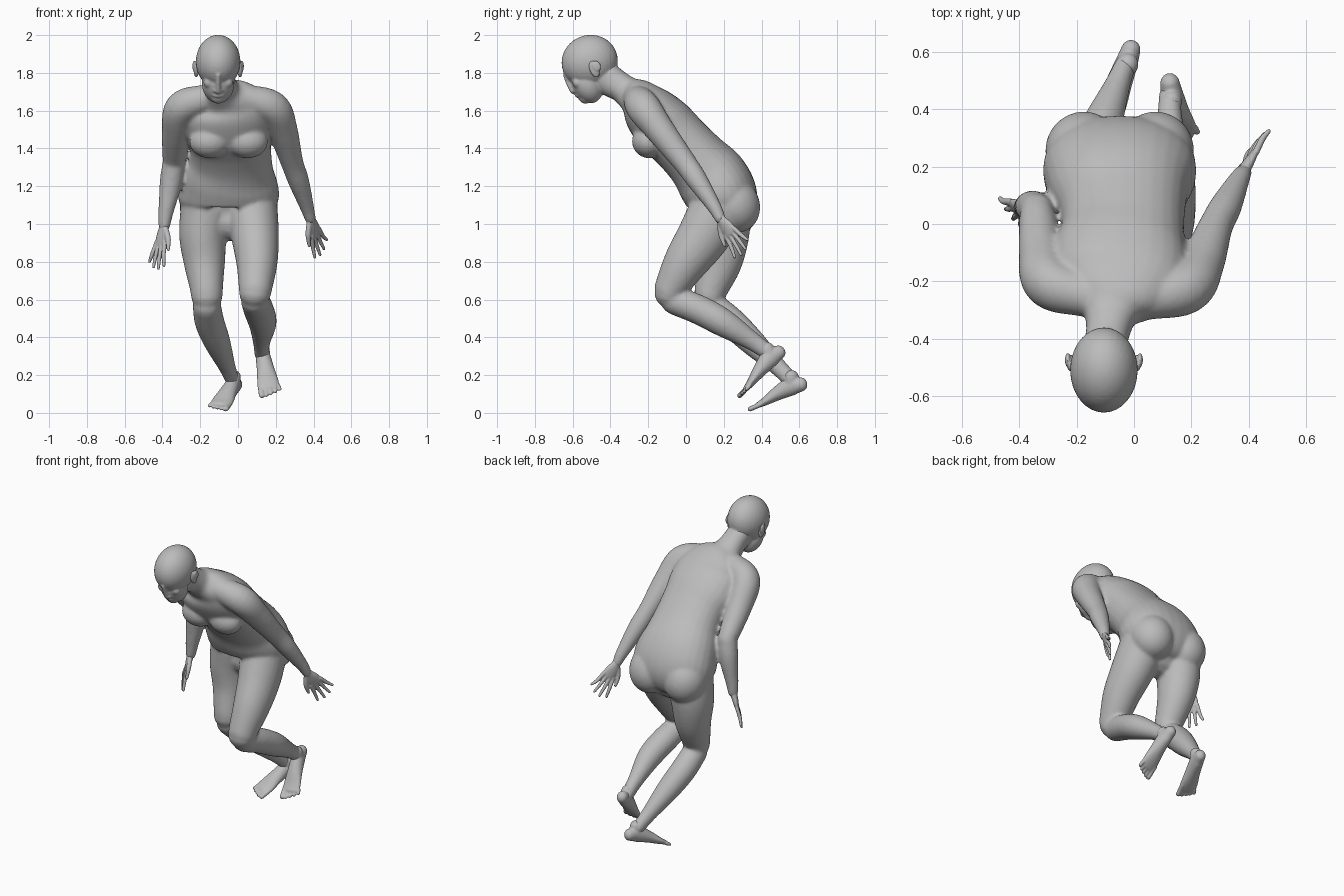
import bpy
import bmesh
import math
from mathutils import Vector, Matrix

cube = bpy.data.objects.get("Cube")
if cube:
    bpy.data.objects.remove(cube, do_unlink=True)

clay = bpy.data.materials.new("grey clay")
clay.use_nodes = True
GREY = (0.5, 0.5, 0.5, 1)
clay.diffuse_color = GREY
for node in clay.node_tree.nodes:
    if node.type == "BSDF_PRINCIPLED":
        node.inputs["Base Color"].default_value = GREY
        node.inputs["Roughness"].default_value = 0.8

SIDES = 28
X_AXIS = Vector((1, 0, 0))


def spline(stations, steps=6):
    """Catmull-Rom through stations of centre, half width and half depth."""
    pts = [Vector(s) for s in stations]
    pts = [pts[0] * 2 - pts[1]] + pts + [pts[-1] * 2 - pts[-2]]
    out = []
    for a, b, c, d in zip(pts, pts[1:], pts[2:], pts[3:]):
        for i in range(steps):
            t = i / steps
            out.append((b * 2 + (c - a) * t + (a * 2 - b * 5 + c * 4 - d) * t * t
                        + (b * 3 - a - c * 3 + d) * t ** 3) / 2)
    return out + [pts[-2]]


def limb(bm, stations, across=X_AXIS, power=1.0):
    """Elliptical tube with rounded ends."""
    pts = spline(stations)
    centres = [Vector(p[:3]) for p in pts]
    last = len(pts) - 1
    rings = []
    for i, p in enumerate(pts):
        tangent = (centres[min(i + 1, last)] - centres[max(i - 1, 0)]).normalized()
        rings.append((centres[i], tangent, p[3], p[4]))

    def cap(ring, sign):
        c, t, w, d = ring
        angles = [math.radians(a) for a in (25, 50, 70, 84)]
        return [(c + t * sign * min(w, d) * math.sin(a), t, w * math.cos(a), d * math.cos(a))
                for a in angles]

    rings = cap(rings[0], -1)[::-1] + rings + cap(rings[-1], 1)
    loops = []
    for c, t, w, d in rings:
        side = (across - t * across.dot(t)).normalized()
        front = t.cross(side)
        loop = []
        for k in range(SIDES):
            a = math.tau * k / SIDES
            ca, sa = math.cos(a), math.sin(a)
            u = math.copysign(abs(ca) ** power, ca) * w
            v = math.copysign(abs(sa) ** power, sa) * d
            loop.append(bm.verts.new(c + side * u + front * v))
        loops.append(loop)
    for low, high in zip(loops, loops[1:]):
        for k in range(SIDES):
            n = (k + 1) % SIDES
            bm.faces.new((low[k], low[n], high[n], high[k]))
    bm.faces.new(loops[0][::-1])
    bm.faces.new(loops[-1])


def ball(bm, centre, radii, pitch=0):
    """Ellipsoid, tipped forward by pitch degrees."""
    m = (Matrix.Translation(centre) @ Matrix.Rotation(math.radians(pitch), 4, "X")
         @ Matrix.Diagonal((*radii, 1)))
    bmesh.ops.create_uvsphere(bm, u_segments=32, v_segments=20, radius=1, matrix=m)


def finish(name, bm, voxel, smooth):
    """Fuse the overlapping masses into one soft skin."""
    bmesh.ops.recalc_face_normals(bm, faces=bm.faces)
    mesh = bpy.data.meshes.new(name)
    bm.to_mesh(mesh)
    bm.free()
    mesh.materials.append(clay)
    mesh.shade_smooth()
    obj = bpy.data.objects.new(name, mesh)
    bpy.context.scene.collection.objects.link(obj)
    fuse = obj.modifiers.new("fuse", "REMESH")
    fuse.mode = "VOXEL"
    fuse.voxel_size = voxel
    fuse.use_smooth_shade = True
    relax = obj.modifiers.new("relax", "SMOOTH")
    relax.factor = 0.5
    relax.iterations = smooth


# Trunk, leaning forward from the pelvis to the neck
MID = -0.05
body = bmesh.new()
limb(body, [
    (MID, .18, 1.02, .19, .11), (MID, .2, 1.09, .25, .17), (MID, .185, 1.16, .268, .19),
    (MID, .13, 1.25, .25, .19), (-.04, .055, 1.34, .22, .168), (-.04, -.03, 1.43, .215, .162),
    (MID, -.115, 1.515, .235, .165), (MID, -.195, 1.6, .23, .145), (-.06, -.25, 1.66, .18, .11),
    (-.08, -.31, 1.7, .1, .082), (-.09, -.37, 1.745, .078, .075), (-.1, -.42, 1.79, .075, .072),
], power=0.9)
for s in (-1, 1):
    ball(body, (MID + s * .1, -.2, 1.435), (.108, .085, .088), 40)
    ball(body, (MID + s * .125, .255, 1.1), (.135, .135, .15), 25)

# Arms, from the collar to the wrist
limb(body, [(.04, -.26, 1.665, .075, .075), (.18, -.225, 1.615, .09, .09),
            (.235, -.14, 1.5, .08, .078), (.285, -.01, 1.33, .06, .062),
            (.32, .06, 1.23, .056, .056), (.365, .15, 1.09, .038, .038),
            (.382, .18, 1.03, .03, .03)])
limb(body, [(-.17, -.25, 1.665, .075, .075), (-.295, -.205, 1.615, .09, .09),
            (-.325, -.1, 1.49, .078, .078), (-.338, .03, 1.35, .062, .062)])
limb(body, [(-.338, .045, 1.33, .06, .06), (-.355, .06, 1.22, .06, .057),
            (-.38, .06, 1.07, .041, .04), (-.39, .06, .99, .031, .031)])

# Thighs and shins
limb(body, [(.07, .17, 1.08, .14, .15), (.09, .095, .94, .127, .14),
            (.1, .0, .8, .11, .118), (.093, -.075, .67, .09, .09), (.09, -.088, .635, .085, .08)])
limb(body, [(.09, -.06, .595, .075, .075), (.11, .07, .545, .08, .078),
            (.13, .2, .475, .074, .074), (.125, .35, .38, .047, .05), (.125, .45, .31, .038, .042)])
limb(body, [(-.165, .195, 1.08, .14, .15), (-.185, .195, .94, .127, .14),
            (-.178, .18, .8, .11, .118), (-.167, .135, .66, .088, .09), (-.165, .125, .62, .084, .082)])
limb(body, [(-.165, .14, .565, .075, .075), (-.15, .24, .48, .078, .078),
            (-.11, .35, .375, .07, .07), (-.06, .48, .25, .046, .048), (-.03, .555, .175, .037, .042)])
finish("body", body, 0.01, 8)

# Head, tipped down, with the face built up from soft masses
HEAD_X = -0.105
head = bmesh.new()
ball(head, (HEAD_X, -.51, 1.86), (.118, .15, .14), 20)
ball(head, (HEAD_X, -.525, 1.745), (.086, .08, .11), 25)
ball(head, (HEAD_X, -.537, 1.678), (.042, .036, .042), 25)
limb(head, [(HEAD_X, -.48, 1.82, .08, .09), (HEAD_X + .01, -.41, 1.765, .074, .085),
            (HEAD_X + .02, -.35, 1.725, .074, .075)])
limb(head, [(HEAD_X, -.638, 1.79, .012, .014), (HEAD_X, -.617, 1.745, .012, .018),
            (HEAD_X, -.597, 1.705, .017, .018)])
limb(head, [(HEAD_X - .025, -.571, 1.682, .008, .008), (HEAD_X, -.576, 1.68, .012, .012),
            (HEAD_X + .025, -.571, 1.682, .008, .008)], across=Vector((0, 0, 1)))
for s in (-1, 1):
    limb(head, [(HEAD_X + s * .014, -.635, 1.803, .012, .012),
                (HEAD_X + s * .045, -.622, 1.81, .013, .013),
                (HEAD_X + s * .075, -.59, 1.81, .011, .011)], across=Vector((0, 0, 1)))
    ball(head, (HEAD_X + s * .014, -.592, 1.705), (.011, .012, .01), 25)
    ball(head, (HEAD_X + s * .048, -.575, 1.748), (.03, .026, .03), 25)
finish("head", head, 0.006, 5)

# Ears
for name, s in (("left_ear", 1), ("right_ear", -1)):
    ear = bmesh.new()
    ball(ear, (HEAD_X + s * .116, -.485, 1.82), (.014, .026, .046), 20)
    ball(ear, (HEAD_X + s * .126, -.475, 1.835), (.01, .024, .03), 20)
    finish(name, ear, 0.004, 3)


def extremity(root, tip, hint):
    """Local placing: along the root-tip line, across it, and off its plane."""
    root, along = Vector(root), Vector(tip) - Vector(root)
    unit = along.normalized()
    across = Vector(hint) - unit * Vector(hint).dot(unit)
    across.normalize()
    normal = across.cross(unit)

    def place(t, offset, lift, w, d):
        return (*(root + along * t + across * offset + normal * lift), w, d)
    return place, across


def hand(name, wrist, tip, hint):
    bm = bmesh.new()
    place, across = extremity(wrist, tip, hint)
    limb(bm, [place(-.1, 0, 0, .026, .024), place(.08, 0, 0, .029, .021),
              place(.28, 0, 0, .042, .018), place(.46, 0, 0, .045, .013)], across)
    for i, reach in enumerate((.93, 1, .97, .85)):
        f = i - 1.5
        limb(bm, [place(.42, f * .023, 0, .013, .012), place(.7, f * .033, .004, .011, .011),
                  place(reach, f * .043, 0, .008, .008)], across)
    limb(bm, [place(.1, -.015, 0, .017, .015), place(.32, -.055, 0, .015, .014),
              place(.56, -.075, 0, .009, .009)], across)
    finish(name, bm, 0.004, 4)


hand("left_hand", (.38, .178, 1.035), (.446, .305, .85), (.5, .55, .6))
hand("right_hand", (-.39, .06, 1.0), (-.435, .035, .765), (-.6, .75, 0))


def foot(name, heel, toe, hint, inner):
    bm = bmesh.new()
    up_place, up = extremity(heel, toe, hint)
    across = X_AXIS

    def place(t, offset, lift, w, d):
        p = up_place(t, lift, 0, w, d)
        return (p[0] + offset * inner, *p[1:])
    limb(bm, [place(.1, 0, .04, .034, .038), place(.25, 0, .05, .04, .05),
              place(.48, 0, .04, .047, .038), place(.7, 0, .024, .057, .023),
              place(.82, 0, .018, .055, .016)], across)
    limb(bm, [place(.2, 0, .095, .037, .04), place(.24, 0, .05, .038, .045)], across)
    for i, reach in enumerate((1, .99, .95, .91, .86)):
        r = .016 if i == 0 else .011
        off = .043 - i * .0235
        limb(bm, [place(.76, off, .017, r, .013), place(reach - .03, off * 1.08, .013, r, r * .85)],
             across)
    finish(name, bm, 0.005, 4)


foot("left_foot", (.12, .545, .315), (.175, .285, .075), (0, -.69, .72), -1)
foot("right_foot", (0, .655, .125), (-.115, .335, .005), (0, -.4, .92), 1)
